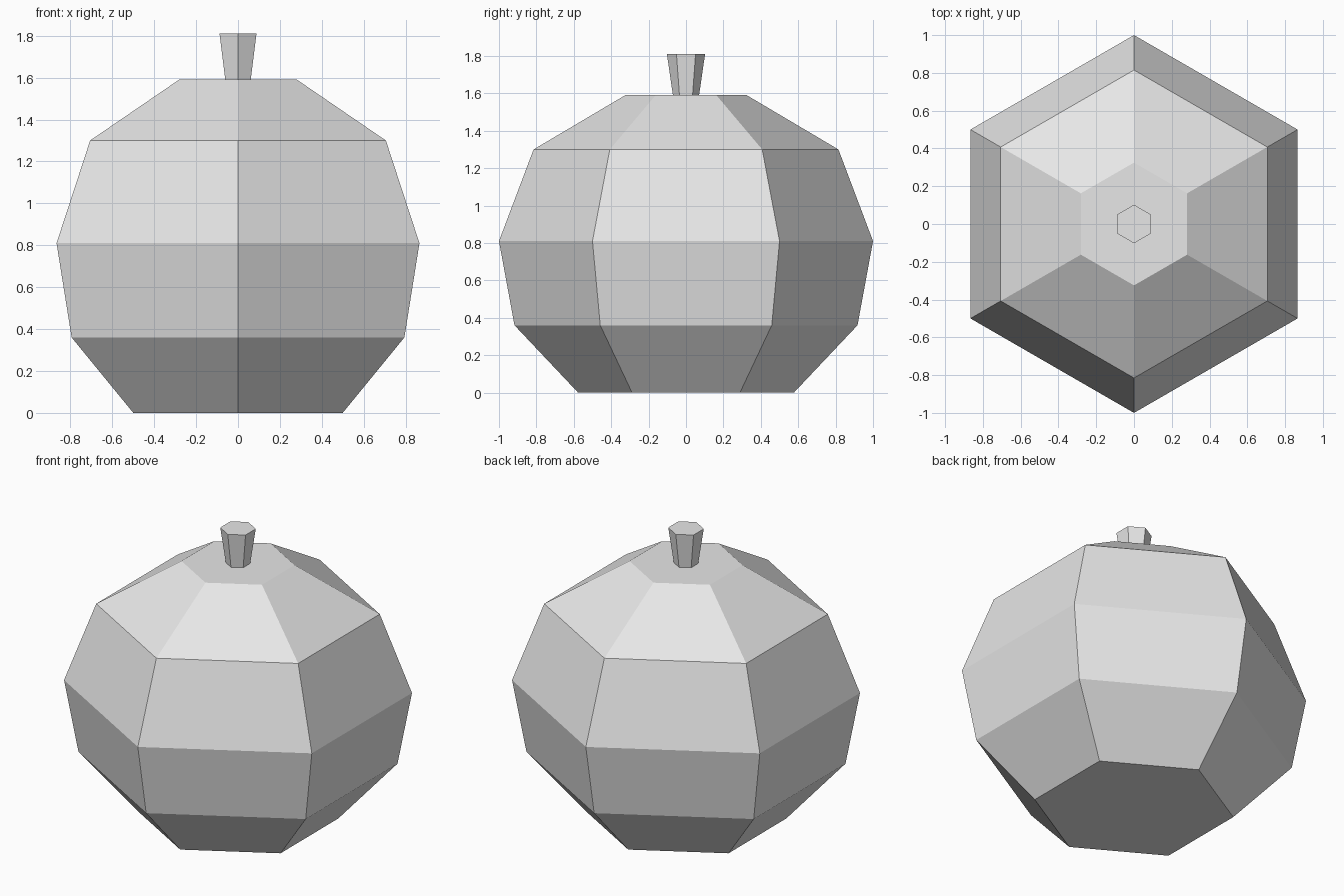
import bpy
import bmesh
from math import cos, sin, pi

cube = bpy.data.objects.get("Cube")
if cube:
    bpy.data.objects.remove(cube, do_unlink=True)

SIDES = 6

grey = bpy.data.materials.new("plain_grey")
grey.use_nodes = True
color = (0.8, 0.8, 0.8, 1)
grey.diffuse_color = color
grey.node_tree.nodes["Principled BSDF"].inputs["Base Color"].default_value = color


def lathe(name, profile):
    """Closed flat-sided solid from (radius, height) rings, corners on the y axis."""
    bm = bmesh.new()
    rings = []
    for r, z in profile:
        angles = [pi / 2 + 2 * pi * i / SIDES for i in range(SIDES)]
        rings.append([bm.verts.new((r * cos(a), r * sin(a), z)) for a in angles])
    for low, high in zip(rings, rings[1:]):
        for i in range(SIDES):
            j = (i + 1) % SIDES
            bm.faces.new((low[i], low[j], high[j], high[i]))
    bm.faces.new(rings[0][::-1])
    bm.faces.new(rings[-1])
    mesh = bpy.data.meshes.new(name)
    bm.to_mesh(mesh)
    bm.free()
    mesh.materials.append(grey)
    obj = bpy.data.objects.new(name, mesh)
    bpy.context.collection.objects.link(obj)
    return obj


# Faceted gourd body
lathe("body", [(0.577, 0), (0.917, 0.36), (1.0, 0.81), (0.815, 1.30), (0.325, 1.59)])

# Flared stem on the flat top
lathe("stem", [(0.07, 1.59), (0.102, 1.81)])
